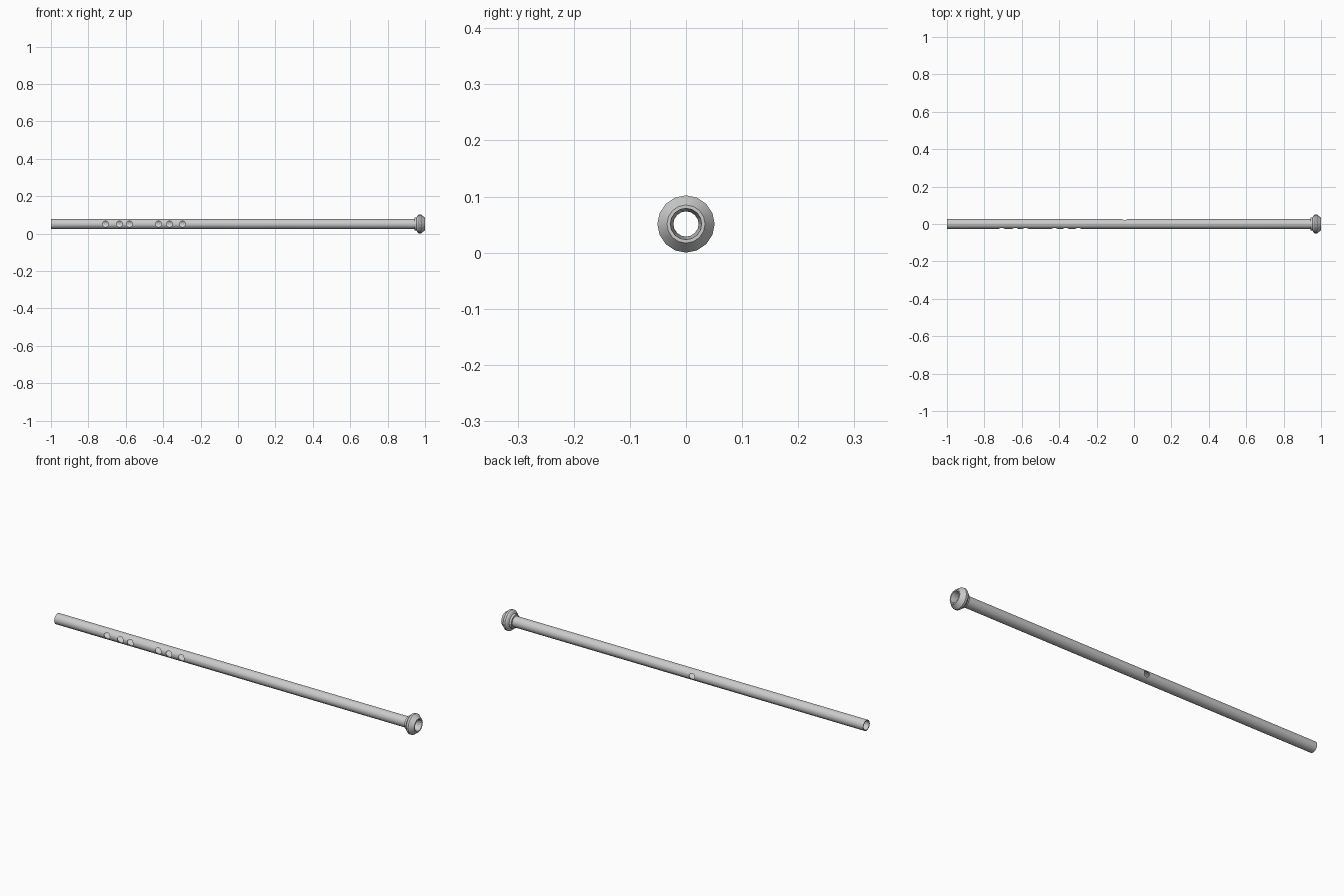
import bpy, bmesh, math

cube = bpy.data.objects.get("Cube")
if cube:
    bpy.data.objects.remove(cube)

AXIS_Z = 0.051
SIDES = 16


def lathe(name, profile, angle):
    """Spin a closed (x, radius) profile around the long axis."""
    bm = bmesh.new()
    rings = []
    for i in range(SIDES):
        a = 2 * math.pi * i / SIDES
        rings.append([bm.verts.new((x, r * math.cos(a), AXIS_Z + r * math.sin(a)))
                      for x, r in profile])
    n = len(profile)
    for i in range(SIDES):
        here, there = rings[i], rings[(i + 1) % SIDES]
        for j in range(n):
            k = (j + 1) % n
            bm.faces.new((here[j], here[k], there[k], there[j]))
    bmesh.ops.recalc_face_normals(bm, faces=bm.faces)
    mesh = bpy.data.meshes.new(name)
    bm.to_mesh(mesh)
    bm.free()
    obj = bpy.data.objects.new(name, mesh)
    bpy.context.collection.objects.link(obj)
    return obj


def select_only(obj):
    bpy.ops.object.select_all(action='DESELECT')
    obj.select_set(True)
    bpy.context.view_layer.objects.active = obj


def drill(obj, x, side, radius):
    """Cut a round hole through one wall; side is -1 front, 1 back."""
    bpy.ops.mesh.primitive_cylinder_add(
        vertices=16, radius=radius, depth=0.05,
        location=(x, side * 0.03, AXIS_Z), rotation=(math.pi / 2, 0, 0))
    cutter = bpy.context.object
    cutter.name = "hole_cutter"
    cutter.hide_render = True
    select_only(obj)
    mod = obj.modifiers.new("hole", 'BOOLEAN')
    mod.operation = 'DIFFERENCE'
    mod.solver = 'EXACT'
    mod.object = cutter
    bpy.ops.object.modifier_apply(modifier=mod.name)
    bpy.data.objects.remove(cutter)


# Hollow tube
tube = lathe("tube", [(-1, 0.0225), (-1, 0.0265), (0.96, 0.0265), (0.96, 0.0225)], 30)

# Six finger holes in front, one thumb hole behind
for x in (-0.708, -0.634, -0.58, -0.425, -0.366, -0.297):
    drill(tube, x, -1, 0.016)
drill(tube, -0.05, 1, 0.015)

# Flared end with a stepped collar
bell = lathe("bell", [
    (0.945, 0.0255), (0.945, 0.034), (0.955, 0.036), (0.96, 0.045),
    (0.968, 0.051), (0.978, 0.051), (1, 0.034), (1, 0.028), (0.965, 0.0225)], 30)

for obj, angle in ((tube, 30), (bell, 20)):
    select_only(obj)
    bpy.ops.object.shade_smooth_by_angle(angle=math.radians(angle))
